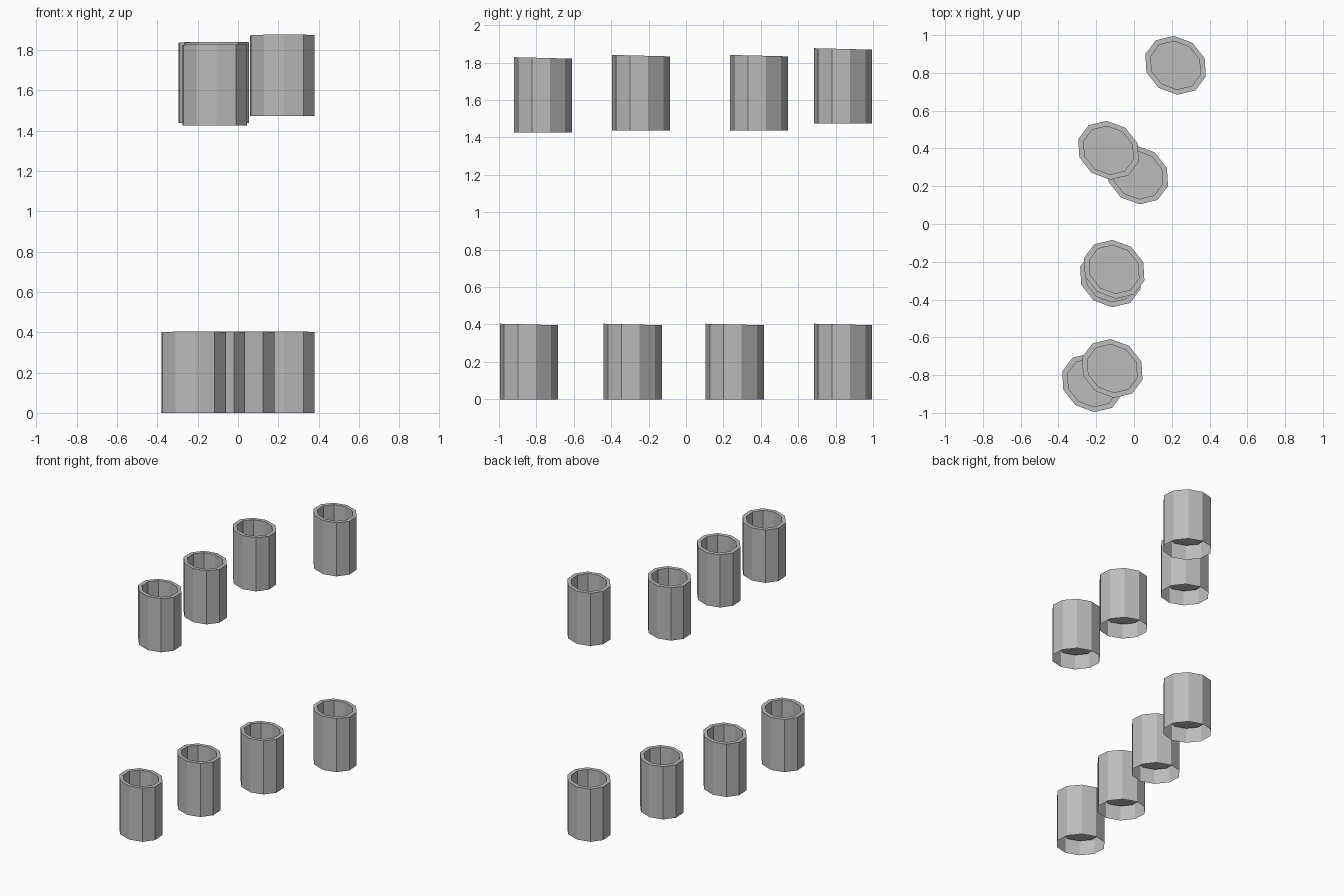
import bpy
import bmesh
from math import cos, sin, radians

cube = bpy.data.objects.get("Cube")
if cube:
    bpy.data.objects.remove(cube, do_unlink=True)

grey = bpy.data.materials.new("plain_grey")
grey.use_nodes = True
colour = (0.5, 0.5, 0.5, 1)
grey.diffuse_color = colour
grey.node_tree.nodes["Principled BSDF"].inputs["Base Color"].default_value = colour

SIDES = 10
HEIGHT = 0.4
FLOOR = 0.1
LONG, SHORT = 0.172, 0.149   # slightly oval outline
TURN = radians(-33)
RIM_SLOPE = -0.025


def ring(bm, scale, z, slope=0):
    """One ten-sided oval loop of vertices."""
    verts = []
    for i in range(SIDES):
        t = radians(14.5 + i * 360 / SIDES)
        u, v = LONG * scale * cos(t), SHORT * scale * sin(t)
        x = u * cos(TURN) - v * sin(TURN)
        y = u * sin(TURN) + v * cos(TURN)
        verts.append(bm.verts.new((x, y, z + slope * y)))
    return verts


def cup_mesh():
    """Open-bottomed outer wall, flat rim, inner wall and raised floor."""
    bm = bmesh.new()
    rings = [
        ring(bm, 1, 0),
        ring(bm, 1, HEIGHT, RIM_SLOPE),
        ring(bm, 0.82, HEIGHT, RIM_SLOPE),
        ring(bm, 0.82, FLOOR),
    ]
    for a, b in zip(rings, rings[1:]):
        for i in range(SIDES):
            j = (i + 1) % SIDES
            bm.faces.new((a[i], a[j], b[j], b[i]))
    bm.faces.new(rings[-1])
    mesh = bpy.data.meshes.new("cup")
    bm.to_mesh(mesh)
    bm.free()
    mesh.materials.append(grey)
    return mesh


# Two curving rows of identical cups, front to back
rows = {
    "lower_cup": [(-0.22, -0.84, 0), (-0.125, -0.285, 0),
                  (0.02, 0.26, 0), (0.22, 0.84, 0)],
    "upper_cup": [(-0.115, -0.765, 1.425), (-0.105, -0.24, 1.437),
                  (-0.135, 0.39, 1.437), (0.22, 0.84, 1.473)],
}
mesh = cup_mesh()
for name, places in rows.items():
    for n, place in enumerate(places, 1):
        cup = bpy.data.objects.new(f"{name}_{n}", mesh)
        cup.location = place
        bpy.context.collection.objects.link(cup)
